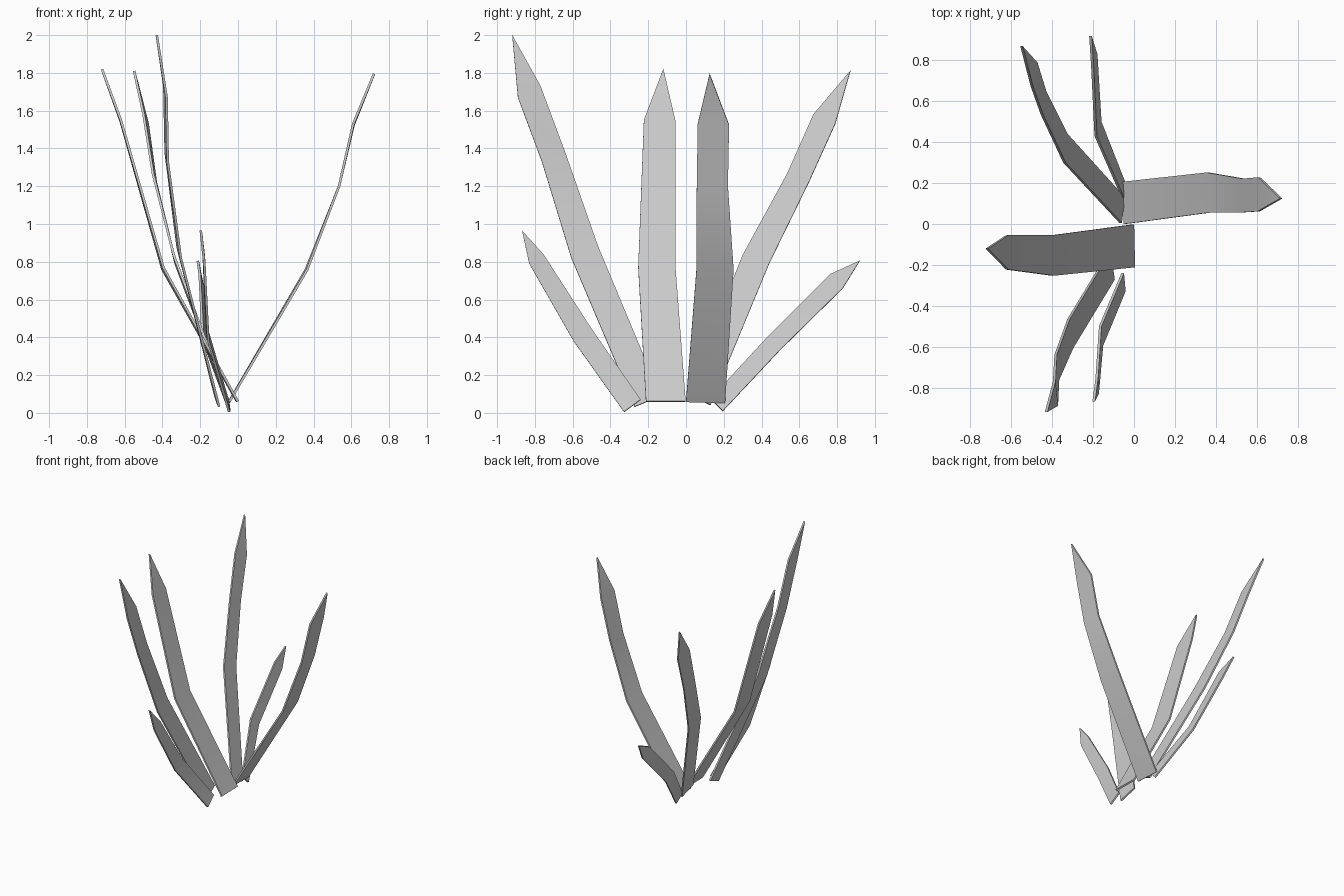
import bpy, bmesh

THICK = 0.013


def blade(name, left, right, tip):
    """Thin pointed strip between two edge paths, closing in one tip."""
    bm = bmesh.new()
    a = [bm.verts.new(p) for p in left]
    b = [bm.verts.new(p) for p in right]
    t = bm.verts.new(tip)
    for i in range(len(a) - 1):
        bm.faces.new((a[i], b[i], b[i + 1], a[i + 1]))
    bm.faces.new((a[-1], b[-1], t))
    bm.normal_update()
    me = bpy.data.meshes.new(name)
    bm.to_mesh(me)
    bm.free()
    ob = bpy.data.objects.new(name, me)
    bpy.context.collection.objects.link(ob)
    # leaf thickness
    mod = ob.modifiers.new("thickness", 'SOLIDIFY')
    mod.thickness = THICK
    mod.offset = 0
    bpy.ops.object.select_all(action='DESELECT')
    ob.select_set(True)
    bpy.context.view_layer.objects.active = ob
    bpy.ops.object.modifier_apply(modifier=mod.name)
    bpy.ops.object.shade_smooth_by_angle()
    return ob


# wide leaf leaning right
blade("right_leaf",
      [(-.045, .0, .06), (.365, .055, .755), (.535, .057, 1.2), (.61, .062, 1.53)],
      [(-.05, .207, .055), (.36, .252, .76), (.535, .222, 1.2), (.612, .228, 1.525)],
      (.72, .125, 1.795))

# wide leaf leaning left
blade("left_leaf",
      [(-.005, -.002, .06), (-.4, -.055, .76), (-.62, -.055, 1.54)],
      [(0, -.212, .06), (-.395, -.253, .77), (-.62, -.223, 1.55)],
      (-.72, -.12, 1.82))

# tall leaf leaning back
blade("back_tall_leaf",
      [(-.065, .005, .1), (-.34, .3, .835), (-.45, .535, 1.265), (-.5, .675, 1.58)],
      [(-.05, .13, .042), (-.33, .44, .79), (-.435, .65, 1.22), (-.478, .79, 1.53)],
      (-.55, .87, 1.81))

# tallest leaf leaning forward
blade("front_tall_leaf",
      [(-.12, -.135, .09), (-.32, -.465, .88), (-.383, -.64, 1.38), (-.39, -.77, 1.73)],
      [(-.1, -.272, .032), (-.303, -.607, .82), (-.372, -.763, 1.33), (-.378, -.89, 1.67)],
      (-.43, -.92, 2.0))

# short leaf leaning back
blade("back_short_leaf",
      [(-.055, .13, .075), (-.187, .43, .4), (-.203, .765, .735)],
      [(-.045, .195, .01), (-.165, .5, .335), (-.185, .83, .66)],
      (-.213, .92, .805))

# short leaf leaning forward
blade("front_short_leaf",
      [(-.055, -.24, .07), (-.165, -.5, .445), (-.182, -.755, .84)],
      [(-.047, -.328, .005), (-.157, -.595, .38), (-.178, -.83, .79)],
      (-.197, -.868, .965))
